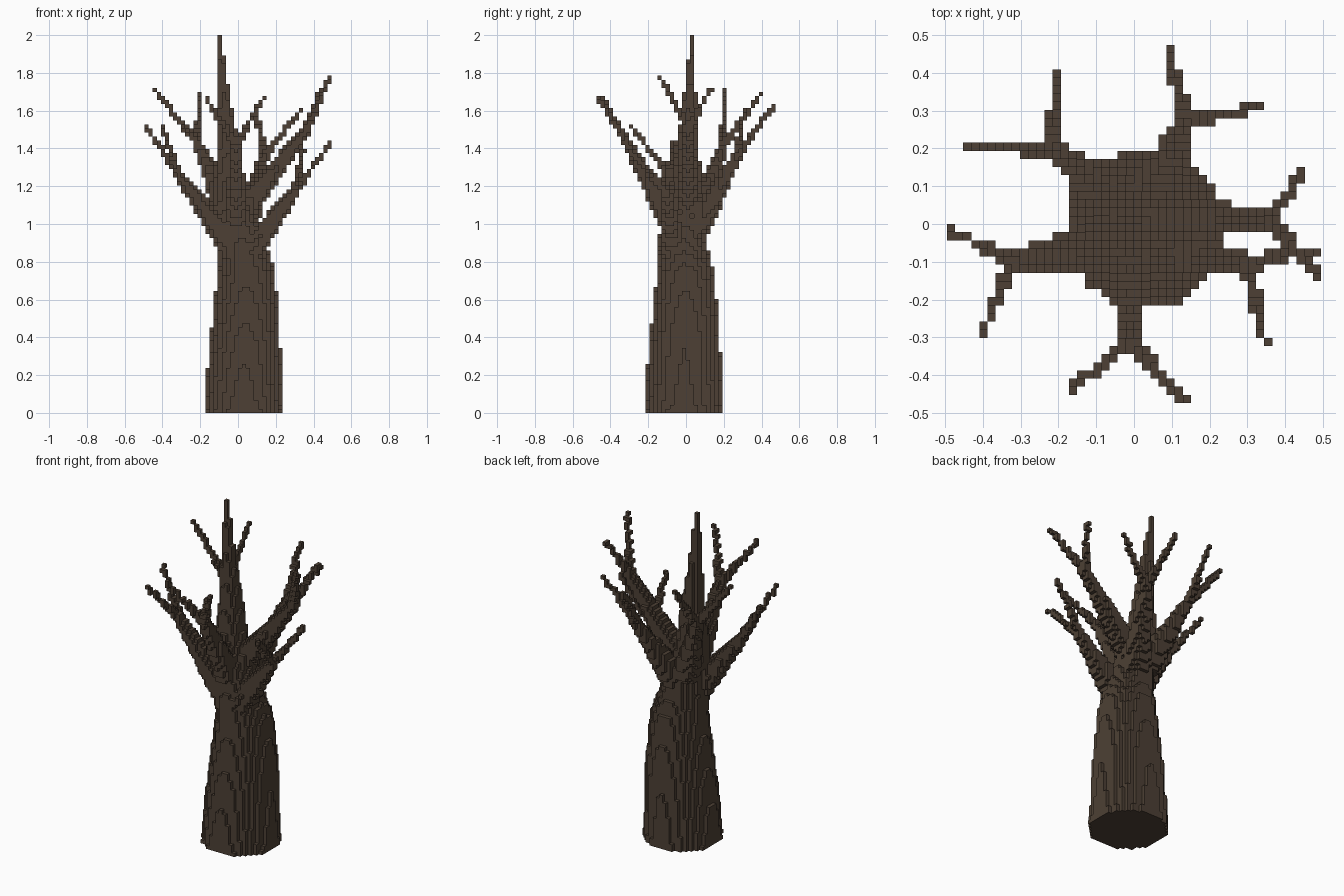
import bpy, math
from mathutils import Vector

if "Cube" in bpy.data.objects:
    bpy.data.objects.remove(bpy.data.objects["Cube"])

V = 2 / 93          # voxel size
TOP = 93            # layers in height


def cell(p):
    return tuple(math.floor(c / V) for c in p)


def centre(c):
    return Vector([(i + 0.5) * V for i in c])


def limb(cells, a, b, ra, rb):
    """Fill a tapered round limb from a to b."""
    a, b = Vector(a), Vector(b)
    n = max(2, int((b - a).length / V * 2))
    for s in range(n + 1):
        t = s / n
        p, r = a.lerp(b, t), ra + (rb - ra) * t
        c = cell(p)
        cells.add(c)
        k = int(r / V) + 1
        for i in range(-k, k + 1):
            for j in range(-k, k + 1):
                for l in range(-k, k + 1):
                    q = (c[0] + i, c[1] + j, c[2] + l)
                    if (centre(q) - p).length < r:
                        cells.add(q)


# Trunk profile: z, centre x, centre y, radius
PROFILE = [(0, .032, -.012, .215), (.04, .031, -.012, .205), (.2, .031, -.01, .197),
           (.4, .04, -.005, .185), (.6, .043, -.003, .166), (.75, .045, -.003, .15),
           (.9, .02, -.018, .126), (1.05, -.01, -.012, .11), (1.2, -.045, 0, .085),
           (1.4, -.053, .01, .06), (1.6, -.07, .018, .04), (1.8, -.085, .025, .024),
           (2.0, -.105, .035, .01)]

trunk = set()
for k in range(TOP):
    z = (k + 0.5) * V
    for p, q in zip(PROFILE, PROFILE[1:]):
        if p[0] <= z <= q[0]:
            t = (z - p[0]) / (q[0] - p[0])
            x, y, r = [p[n] + (q[n] - p[n]) * t for n in (1, 2, 3)]
            trunk.add(cell((x, y, z)))
            for i in range(-14, 15):
                for j in range(-14, 15):
                    c = centre((i, j, k))
                    if math.hypot(c.x - x, c.y - y) < r:
                        trunk.add((i, j, k))
            break

# Branches: root, fork, two tips
BRANCHES = [
    ((.08, -.07, .88), (.30, -.105, 1.17), (.482, -.065, 1.42), (.345, -.305, 1.39)),
    ((.03, .01, 1.08), (.36, .015, 1.49), (.44, .13, 1.72), (.482, -.13, 1.77)),
    ((.04, .07, 1.0), (.14, .27, 1.36), (.09, .465, 1.63), (.33, .31, 1.60)),
    ((-.05, .06, 1.05), (-.21, .20, 1.42), (-.44, .20, 1.71), (-.21, .40, 1.69)),
    ((-.06, -.06, .92), (-.32, -.095, 1.27), (-.482, -.02, 1.51), (-.40, -.285, 1.51)),
    ((-.01, -.07, 1.0), (-.01, -.305, 1.42), (-.17, -.44, 1.66), (.13, -.46, 1.66)),
]
branches = set()
for root, fork, *tips in BRANCHES:
    limb(branches, root, fork, .072, .026)
    for tip in tips:
        limb(branches, fork, tip, .024, .01)
branches -= trunk

# Small knot on the front of the trunk
knot = {(i, j, k) for i in (0, 1, 2) for j in (-10, -9) for k in (9, 10, 11)
        if (i, k) not in ((0, 11), (2, 11))} - trunk
solid = trunk | branches | knot

bark = bpy.data.materials.new("bark")
bark.diffuse_color = (.074, .051, .035, 1)
bark.use_nodes = True
bark.node_tree.nodes["Principled BSDF"].inputs["Base Color"].default_value = bark.diffuse_color
DIRS = [((1, 0, 0), [(1, 0, 0), (1, 1, 0), (1, 1, 1), (1, 0, 1)]),
        ((-1, 0, 0), [(0, 0, 0), (0, 0, 1), (0, 1, 1), (0, 1, 0)]),
        ((0, 1, 0), [(0, 1, 0), (0, 1, 1), (1, 1, 1), (1, 1, 0)]),
        ((0, -1, 0), [(0, 0, 0), (1, 0, 0), (1, 0, 1), (0, 0, 1)]),
        ((0, 0, 1), [(0, 0, 1), (1, 0, 1), (1, 1, 1), (0, 1, 1)]),
        ((0, 0, -1), [(0, 0, 0), (0, 1, 0), (1, 1, 0), (1, 0, 0)])]


def build(name, cells):
    """Make a mesh from the exposed voxel faces."""
    index, faces = {}, []
    for c in sorted(cells):
        for d, quad in DIRS:
            if tuple(a + b for a, b in zip(c, d)) not in solid:
                faces.append([index.setdefault(tuple(a + b for a, b in zip(c, o)), len(index))
                              for o in quad])
    mesh = bpy.data.meshes.new(name)
    mesh.from_pydata([tuple(a * V for a in v) for v in index], [], faces)
    mesh.materials.append(bark)
    bpy.context.collection.objects.link(bpy.data.objects.new(name, mesh))


build("trunk", trunk)
build("branches", branches)
build("trunk_knot", knot)
